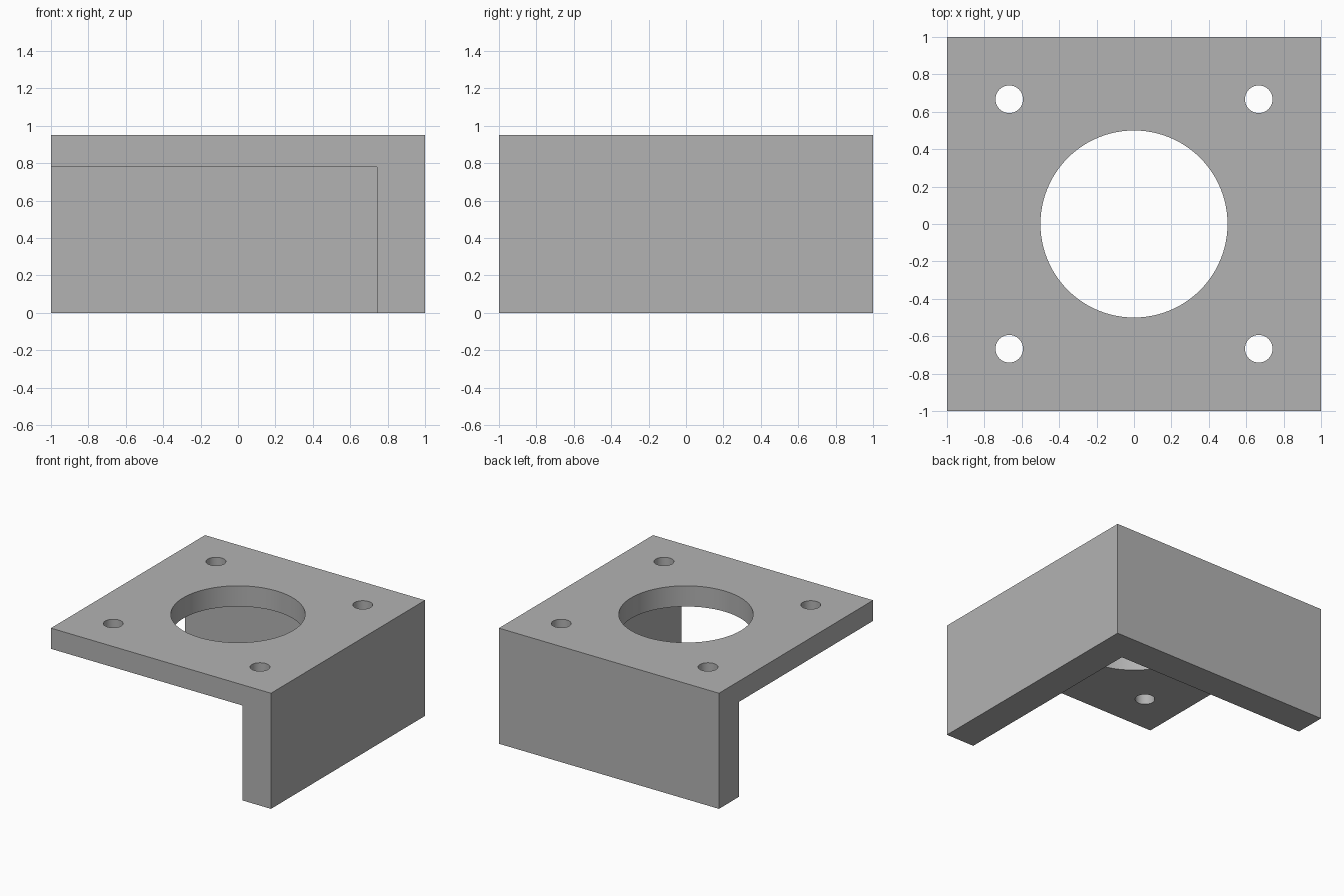
import bpy
import bmesh
import math
from mathutils import Matrix, Vector

if "Cube" in bpy.data.objects:
    bpy.data.objects.remove(bpy.data.objects["Cube"])

HEIGHT = 0.95
PLATE_BOTTOM = 0.78
WALL_INNER = 0.742
HOLE_OFFSET = 0.667

grey = bpy.data.materials.new("mid grey")
grey.use_nodes = True
colour = (0.45, 0.45, 0.45, 1)
grey.diffuse_color = colour
grey.node_tree.nodes["Principled BSDF"].inputs["Base Color"].default_value = colour


def add_object(name, bm):
    mesh = bpy.data.meshes.new(name)
    bm.to_mesh(mesh)
    bm.free()
    obj = bpy.data.objects.new(name, mesh)
    bpy.context.collection.objects.link(obj)
    mesh.materials.append(grey)
    return obj


def add_box(name, low, high):
    low, high = Vector(low), Vector(high)
    bm = bmesh.new()
    bmesh.ops.create_cube(bm, size=1, matrix=Matrix.Translation((low + high) / 2)
                          @ Matrix.Diagonal(high - low).to_4x4())
    return add_object(name, bm)


# Corner bracket: a full block with the front right quarter hollowed out
bracket = add_box("corner_bracket", (-1, -1, 0), (1, 1, HEIGHT))
hollow = add_box("hollow_cutter", (-2, -2, -1), (WALL_INNER, WALL_INNER, PLATE_BOTTOM))

# Centre bore and four bolt holes through the top plate
holes = [(0, 0, 0.5, 96)]
holes += [(sx * HOLE_OFFSET, sy * HOLE_OFFSET, 0.074, 48) for sx in (-1, 1) for sy in (-1, 1)]
bm = bmesh.new()
for x, y, radius, sides in holes:
    bmesh.ops.create_cone(bm, cap_ends=True, segments=sides, radius1=radius, radius2=radius,
                          depth=1, matrix=Matrix.Translation((x, y, HEIGHT)))
bores = add_object("hole_cutter", bm)

for cutter in (hollow, bores):
    cut = bracket.modifiers.new(cutter.name, "BOOLEAN")
    cut.operation = "DIFFERENCE"
    cut.solver = "EXACT"
    cut.object = cutter
    cutter.hide_render = True
    cutter.hide_set(True)

# Apply the cuts, then keep bore walls smooth and edges sharp
bpy.ops.object.select_all(action="DESELECT")
bracket.select_set(True)
bpy.context.view_layer.objects.active = bracket
for name in [m.name for m in bracket.modifiers]:
    bpy.ops.object.modifier_apply(modifier=name)
for cutter in (hollow, bores):
    bpy.data.objects.remove(cutter)
bpy.ops.object.shade_smooth_by_angle(angle=math.radians(30))
